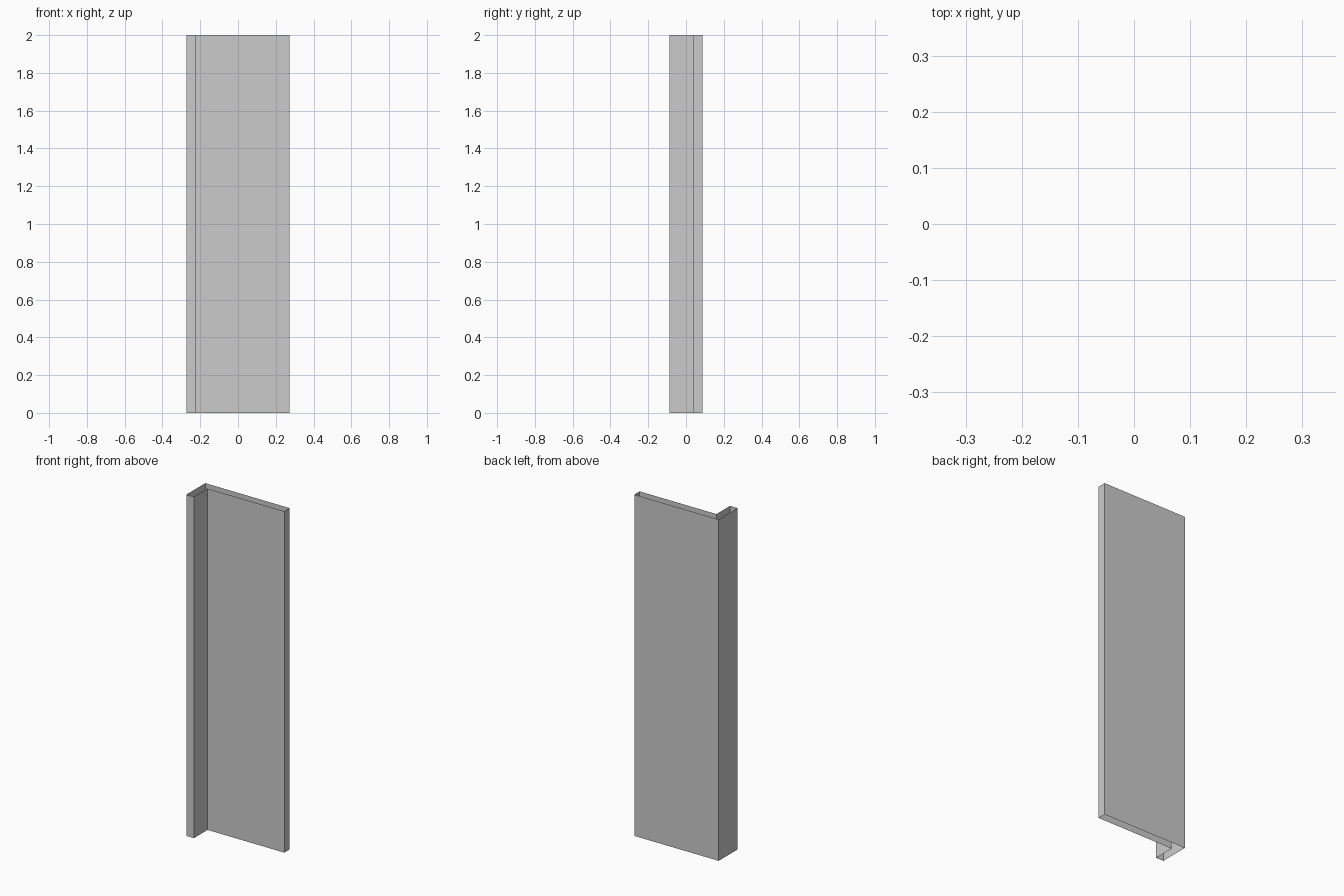
import bpy
import bmesh

if "Cube" in bpy.data.objects:
    bpy.data.objects.remove(bpy.data.objects["Cube"])

HALF_W, HALF_D, THICK, HEIGHT = 0.2735, 0.0875, 0.049, 2.0

# L-shaped plan outline: wide panel at the back, short return leg on the left
profile = [
    (-HALF_W, -HALF_D),
    (-HALF_W + THICK, -HALF_D),
    (-HALF_W + THICK, HALF_D - THICK),
    (HALF_W, HALF_D - THICK),
    (HALF_W, HALF_D),
    (-HALF_W, HALF_D),
]

# Hollow wall skin, open at top and bottom
bm = bmesh.new()
bottom = [bm.verts.new((x, y, 0)) for x, y in profile]
top = [bm.verts.new((x, y, HEIGHT)) for x, y in profile]
n = len(profile)
for i in range(n):
    j = (i + 1) % n
    bm.faces.new((bottom[i], bottom[j], top[j], top[i]))

mesh = bpy.data.meshes.new("corner_panel")
bm.to_mesh(mesh)
bm.free()
panel = bpy.data.objects.new("corner_panel", mesh)
bpy.context.collection.objects.link(panel)
